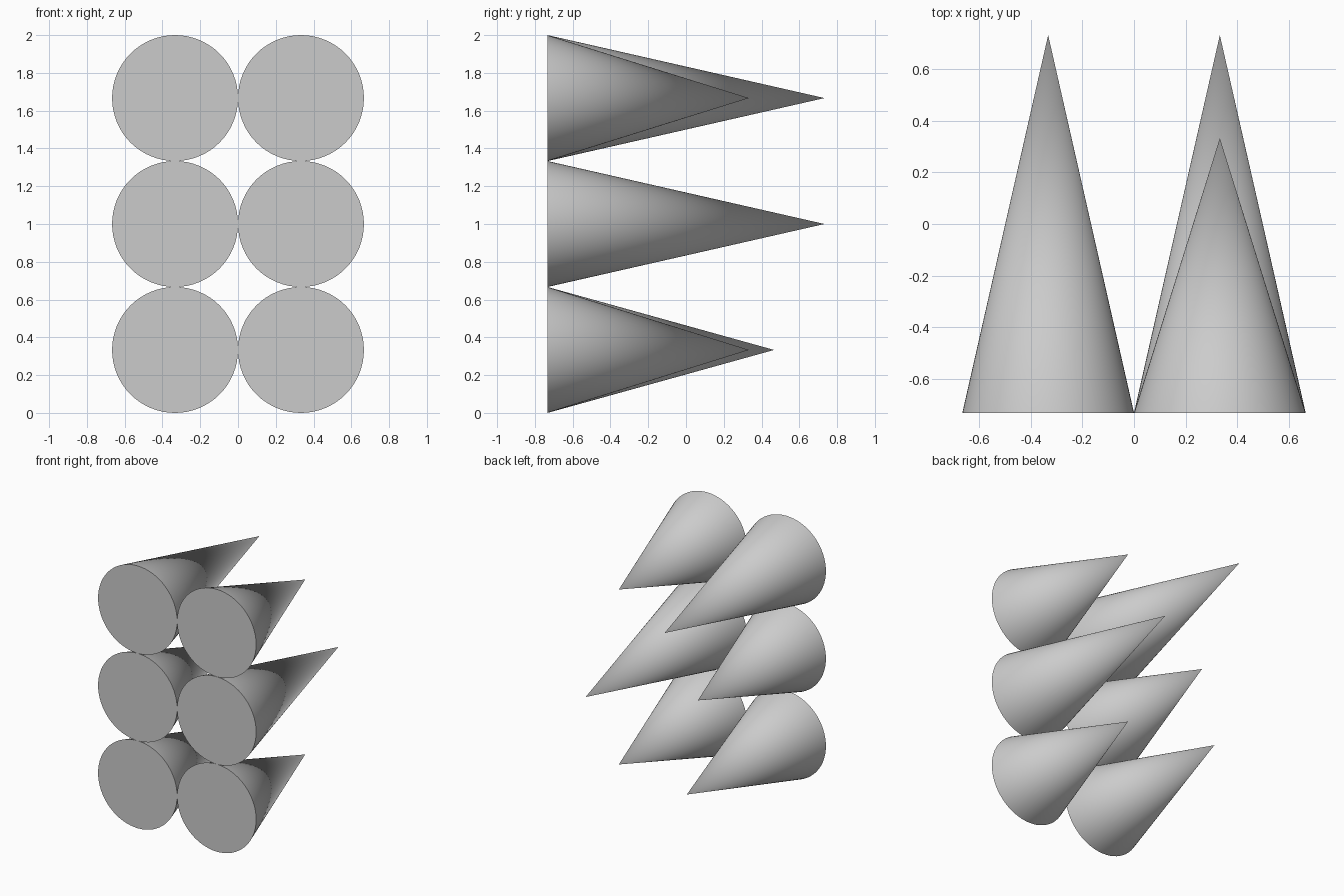
import bpy
from math import radians

if "Cube" in bpy.data.objects:
    bpy.data.objects.remove(bpy.data.objects["Cube"])

R = 1 / 3            # base radius
BASE_Y = -0.7333     # shared plane of all the flat bases


def spike(name, x, z, length):
    """Cone with its flat base facing the front and its tip to the back."""
    bpy.ops.mesh.primitive_cone_add(
        vertices=64, radius1=R, radius2=0, depth=length,
        location=(x, BASE_Y + length / 2, z), rotation=(radians(-90), 0, 0))
    bpy.context.object.name = name
    bpy.ops.object.shade_smooth_by_angle(angle=radians(30))


# Cone lengths per column, from bottom to top
columns = {
    "left": (-R, (1.2, 1.0667, 1.4667)),
    "right": (R, (1.0667, 1.4667, 1.0667)),
}
for side, (x, lengths) in columns.items():
    for row, (level, length) in enumerate(zip(("bottom", "middle", "top"), lengths)):
        spike(f"{level}_{side}_cone", x, R + row * 2 * R, length)
